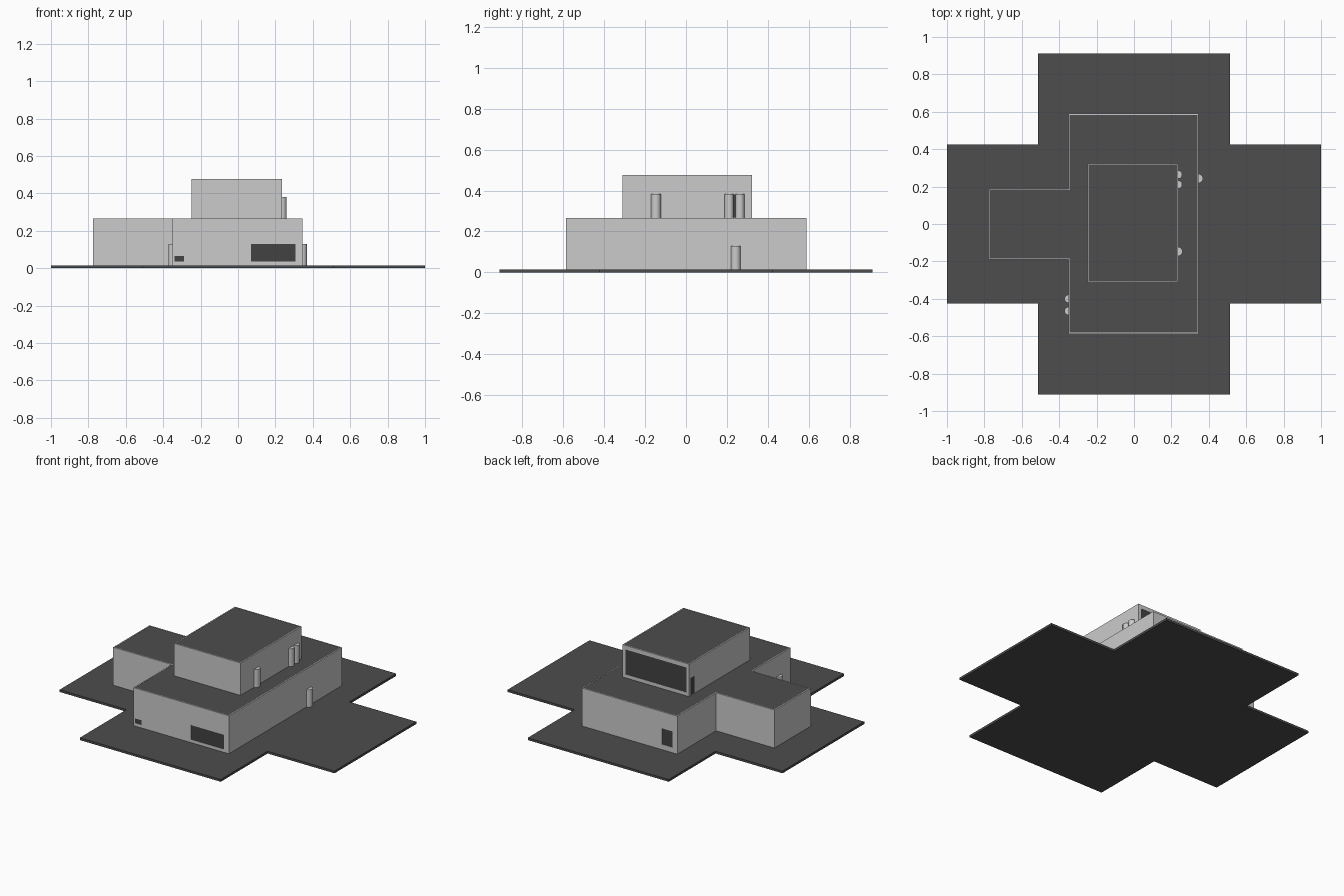
import bpy, bmesh

if "Cube" in bpy.data.objects:
    bpy.data.objects.remove(bpy.data.objects["Cube"])

dark = bpy.data.materials.new("dark_slab")
dark.diffuse_color = (0.075, 0.075, 0.075, 1)
dark.use_nodes = True
dark.node_tree.nodes["Principled BSDF"].inputs["Base Color"].default_value = dark.diffuse_color
glass = bpy.data.materials.new("dark_glass")
glass.diffuse_color = (0.055, 0.055, 0.055, 1)
glass.use_nodes = True
glass.node_tree.nodes["Principled BSDF"].inputs["Base Color"].default_value = glass.diffuse_color


def link(name, bm, mat=None):
    me = bpy.data.meshes.new(name)
    bmesh.ops.recalc_face_normals(bm, faces=bm.faces[:])
    bm.to_mesh(me)
    bm.free()
    ob = bpy.data.objects.new(name, me)
    bpy.context.collection.objects.link(ob)
    if mat:
        me.materials.append(mat)
    return ob


def prism(name, outline, z0, z1, mat=None, caps=True):
    bm = bmesh.new()
    low = [bm.verts.new((x, y, z0)) for x, y in outline]
    top = [bm.verts.new((x, y, z1)) for x, y in outline]
    n = len(outline)
    for i in range(n):
        j = (i + 1) % n
        bm.faces.new((low[i], low[j], top[j], top[i]))
    if caps:
        bm.faces.new(low[::-1])
        bm.faces.new(top)
    return link(name, bm, mat)


def box(name, x0, x1, y0, y1, z0, z1, mat=None):
    return prism(name, [(x0, y0), (x1, y0), (x1, y1), (x0, y1)], z0, z1, mat)


def main_outline(d):
    # lower storey with the side wing, inset by d
    return [(-.35 + d, -.587 + d), (.345 - d, -.587 + d), (.345 - d, .59 - d),
            (-.35 + d, .59 - d), (-.35 + d, .187 - d), (-.775 + d, .187 - d),
            (-.775 + d, -.19 + d), (-.35 + d, -.19 + d)]


def upper_outline(d):
    return [(-.248 + d, -.31 + d), (.236 - d, -.31 + d),
            (.236 - d, .322 - d), (-.248 + d, .322 - d)]


def storey(name, outline, z0, z1):
    # thin wall shell and the dark roof held inside it
    walls = prism(name + "_walls", outline(0), z0, z1, caps=False)
    m = walls.modifiers.new("thickness", 'SOLIDIFY')
    m.thickness, m.offset, m.use_even_offset = T, -1, True
    prism(name + "_roof", outline(T), z1 - .012, z1 - .001, dark)
    return walls


def opening(wall, name, x0, x1, y0, y1, z0, z1, axis):
    # cut through the wall, then set a thin pane halfway in
    e = .01
    a = [x0, x1, y0, y1]
    c = a[:]
    c[axis * 2] -= e
    c[axis * 2 + 1] += e
    cutter = box(name + "_cutter", *c, z0, z1)
    cutter.hide_render = True
    cutter.hide_set(True)
    m = wall.modifiers.new(name, 'BOOLEAN')
    m.object, m.operation, m.solver = cutter, 'DIFFERENCE', 'EXACT'
    mid = (a[axis * 2] + a[axis * 2 + 1]) / 2
    a[axis * 2], a[axis * 2 + 1] = mid - .001, mid + .001
    box(name + "_pane", *a, z0, z1, glass)


def column(name, x, y, z0, z1, r=.024):
    bm = bmesh.new()
    bmesh.ops.create_cone(bm, cap_ends=True, segments=24, radius1=r,
                          radius2=r, depth=z1 - z0)
    bmesh.ops.translate(bm, verts=bm.verts[:], vec=(x, y, (z0 + z1) / 2))
    for f in bm.faces:
        f.smooth = len(f.verts) == 4
    for e in bm.edges:
        e.smooth = all(len(f.verts) == 4 for f in e.link_faces)
    link(name, bm)


T = .006
G, F = .015, .265   # ground slab top, first roof level

# cross-shaped ground slab
prism("ground_slab", [(-.513, -.912), (.513, -.912), (.513, -.425), (1, -.425),
                      (1, .425), (.513, .425), (.513, .912), (-.513, .912),
                      (-.513, .425), (-1, .425), (-1, -.425), (-.513, -.425)],
      0, G, dark)

# storeys
lower = storey("lower", main_outline, G, F)
upper = storey("upper", upper_outline, F - .004, .477)

# windows
opening(lower, "front_window", .07, .308, -.587, -.587 + T, .035, .13, 1)
opening(lower, "front_vent", -.34, -.29, -.587, -.587 + T, .035, .065, 1)
opening(lower, "back_window", -.315, -.24, .59 - T, .59, .05, .155, 1)
opening(upper, "rear_picture_window", -.23, .215, .322 - T, .322, .287, .45, 1)

# doors
opening(upper, "left_door", -.248, -.248 + T, .265, .308, .268, .38, 0)
opening(upper, "right_door", .236 - T, .236, .212, .263, .268, .38, 0)

# half-round columns against the walls
column("right_lower_column", .345, .243, G, .13)
column("right_upper_column", .236, -.147, F, .382)
for i, y in enumerate((.211, .264)):
    column(f"right_door_column_{i + 1}", .236, y, F, .382, .022)
for i, y in enumerate((-.40, -.465)):
    column(f"left_lower_column_{i + 1}", -.35, y, G, .13, .022)
